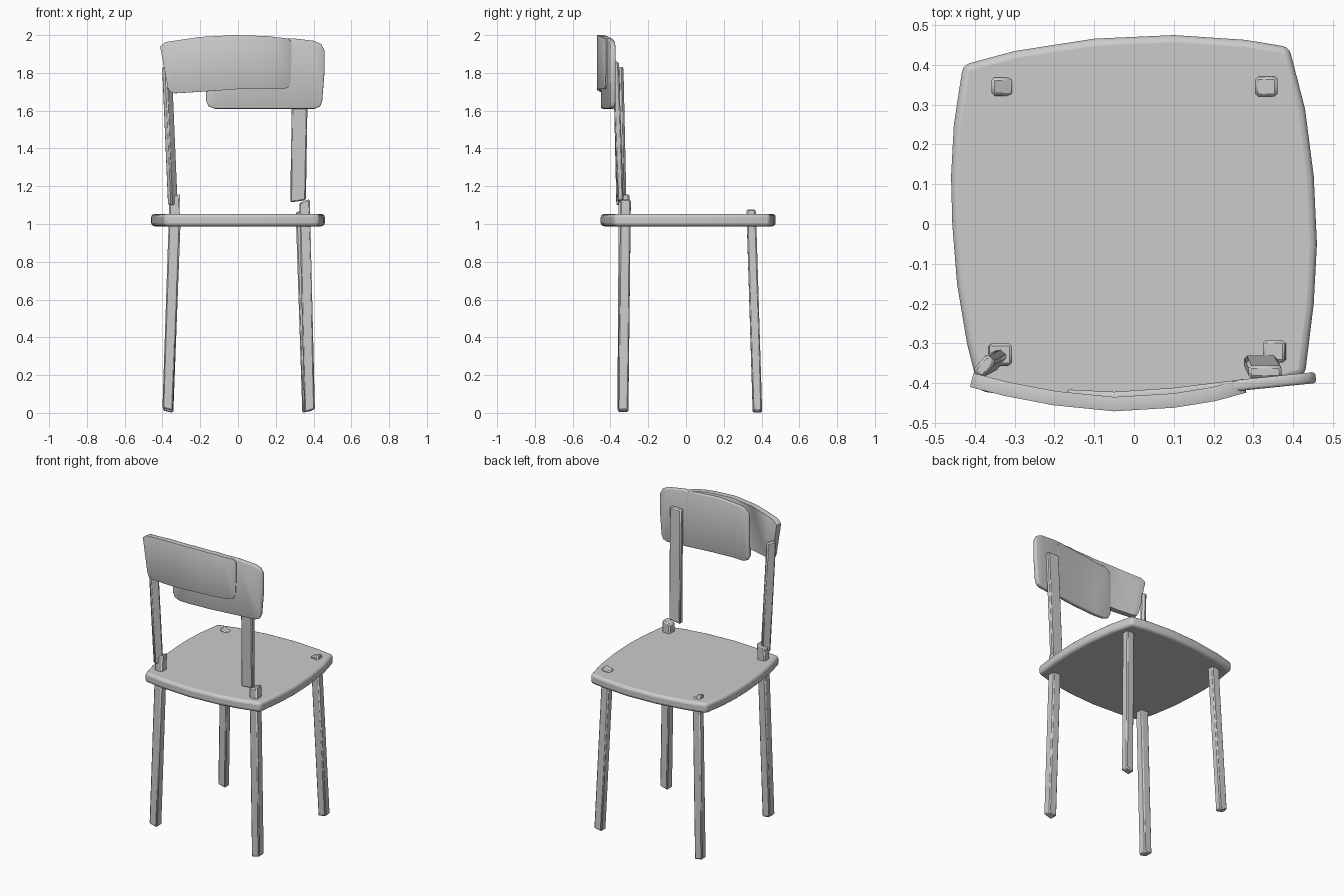
import bpy, bmesh
from math import radians, cos, sin
from mathutils import Vector

if "Cube" in bpy.data.objects:
    bpy.data.objects.remove(bpy.data.objects["Cube"])


def finish(name, bm, bevel, segments=1, thickness=0):
    bmesh.ops.recalc_face_normals(bm, faces=bm.faces)
    mesh = bpy.data.meshes.new(name)
    bm.to_mesh(mesh)
    bm.free()
    ob = bpy.data.objects.new(name, mesh)
    bpy.context.collection.objects.link(ob)
    if thickness:
        s = ob.modifiers.new("Thickness", 'SOLIDIFY')
        s.thickness, s.offset = thickness, 0
    b = ob.modifiers.new("Bevel", 'BEVEL')
    b.width, b.segments, b.limit_method = bevel, segments, 'ANGLE'
    b.angle_limit = radians(40)
    bpy.ops.object.select_all(action='DESELECT')
    ob.select_set(True)
    bpy.context.view_layer.objects.active = ob
    bpy.ops.object.shade_smooth_by_angle(angle=radians(25))
    return ob


def post(name, low, high, size, turn=0, low_tilt=0, high_tilt=0, bevel=0.007):
    # leaning bar between two centres, with slanted ends
    bm = bmesh.new()
    c, s = cos(radians(turn)), sin(radians(turn))
    rings = []
    for centre, tilt in ((low, low_tilt), (high, high_tilt)):
        ring = []
        for sx, sy in ((-1, -1), (1, -1), (1, 1), (-1, 1)):
            x, y = sx * size[0] / 2, sy * size[1] / 2
            ring.append(bm.verts.new(Vector(centre) + Vector((x * c - y * s, x * s + y * c, sx * tilt))))
        rings.append(ring)
    bm.faces.new(rings[0])
    bm.faces.new(rings[1])
    for i in range(4):
        j = (i + 1) % 4
        bm.faces.new((rings[0][i], rings[0][j], rings[1][j], rings[1][i]))
    return finish(name, bm, bevel)


def interp(points, x):
    if x <= points[0][0]:
        return points[0][1]
    for (x0, y0), (x1, y1) in zip(points, points[1:]):
        if x <= x1:
            return y0 + (y1 - y0) * (x - x0) / (x1 - x0)
    return points[-1][1]


def panel(name, outline, bend, thickness):
    # flat outline in x-z, sliced into columns and bent along y
    bm = bmesh.new()
    bm.faces.new([bm.verts.new((x, 0, z)) for x, z in outline])
    for x, _ in bend[1:-1]:
        bmesh.ops.bisect_plane(bm, geom=bm.verts[:] + bm.edges[:] + bm.faces[:],
                               plane_co=(x, 0, 0), plane_no=(1, 0, 0))
    for v in bm.verts:
        v.co.y = interp(bend, v.co.x)
    return finish(name, bm, 0.007, 2, thickness)


# Seat: slightly skewed, bowed square with a rounded rim
seat_outline = [(-0.43, 0.40), (-0.453, 0.25), (-0.46, 0.12), (-0.457, 0.0), (-0.445, -0.15),
                (-0.42, -0.30), (-0.39, -0.42), (-0.25, -0.44), (-0.05, -0.452), (0.15, -0.44),
                (0.30, -0.415), (0.43, -0.38), (0.452, -0.2), (0.46, -0.05), (0.452, 0.12),
                (0.43, 0.29), (0.39, 0.445), (0.28, 0.463), (0.1, 0.475), (-0.1, 0.466), (-0.3, 0.435)]
bm = bmesh.new()
face = bm.faces.new([bm.verts.new((x, y, 0.988)) for x, y in seat_outline])
ext = bmesh.ops.extrude_face_region(bm, geom=[face])
for g in ext["geom"]:
    if isinstance(g, bmesh.types.BMVert):
        g.co.z = 1.053
finish("seat", bm, 0.018, 3)

# Legs: tapering outwards to the floor and poking through the seat
leg = (0.056, 0.056)
post("front_left_leg", (-0.372, -0.335, 0.018), (-0.335, -0.328, 1.148), leg, 0, -0.006, 0.012)
post("front_right_leg", (0.379, -0.333, 0.01), (0.352, -0.320, 1.122), leg, 0, 0.008, 0.01)
post("rear_right_leg", (0.368, 0.378, 0.006), (0.333, 0.345, 1.07), (0.055, 0.05), 0, 0.006, 0.008)
post("rear_left_leg", (-0.370, 0.378, 0.006), (-0.330, 0.345, 1.065), (0.055, 0.046), 0, -0.006, -0.012)

# Back posts
post("left_back_post", (-0.345, -0.342, 1.10), (-0.376, -0.358, 1.83), (0.055, 0.032), 50)
post("right_back_post", (0.318, -0.347, 1.12), (0.330, -0.372, 1.86), (0.083, 0.032), 0, 0.006)

# Backrest: two overlapping curved panels
panel("upper_backrest",
      [(-0.408, 1.94), (-0.38, 1.963), (-0.2, 1.99), (-0.02, 2.0), (0.15, 1.995), (0.26, 1.982),
       (0.277, 1.965), (0.278, 1.85), (0.273, 1.75), (0.26, 1.722), (0.235, 1.714), (0.0, 1.714),
       (-0.2, 1.70), (-0.33, 1.692), (-0.357, 1.70), (-0.368, 1.725)],
      [(-0.41, -0.392), (-0.32, -0.415), (-0.2, -0.438), (-0.05, -0.453), (0.1, -0.444),
       (0.2, -0.428), (0.28, -0.406)], 0.036)
panel("lower_backrest",
      [(-0.17, 1.93), (-0.13, 1.965), (0.05, 1.982), (0.29, 1.983), (0.40, 1.97), (0.44, 1.953),
       (0.457, 1.92), (0.457, 1.8), (0.445, 1.65), (0.434, 1.622), (0.405, 1.61), (-0.12, 1.61),
       (-0.155, 1.622), (-0.17, 1.655)],
      [(-0.17, -0.430), (-0.05, -0.436), (0.1, -0.426), (0.28, -0.404), (0.457, -0.386)], 0.028)
